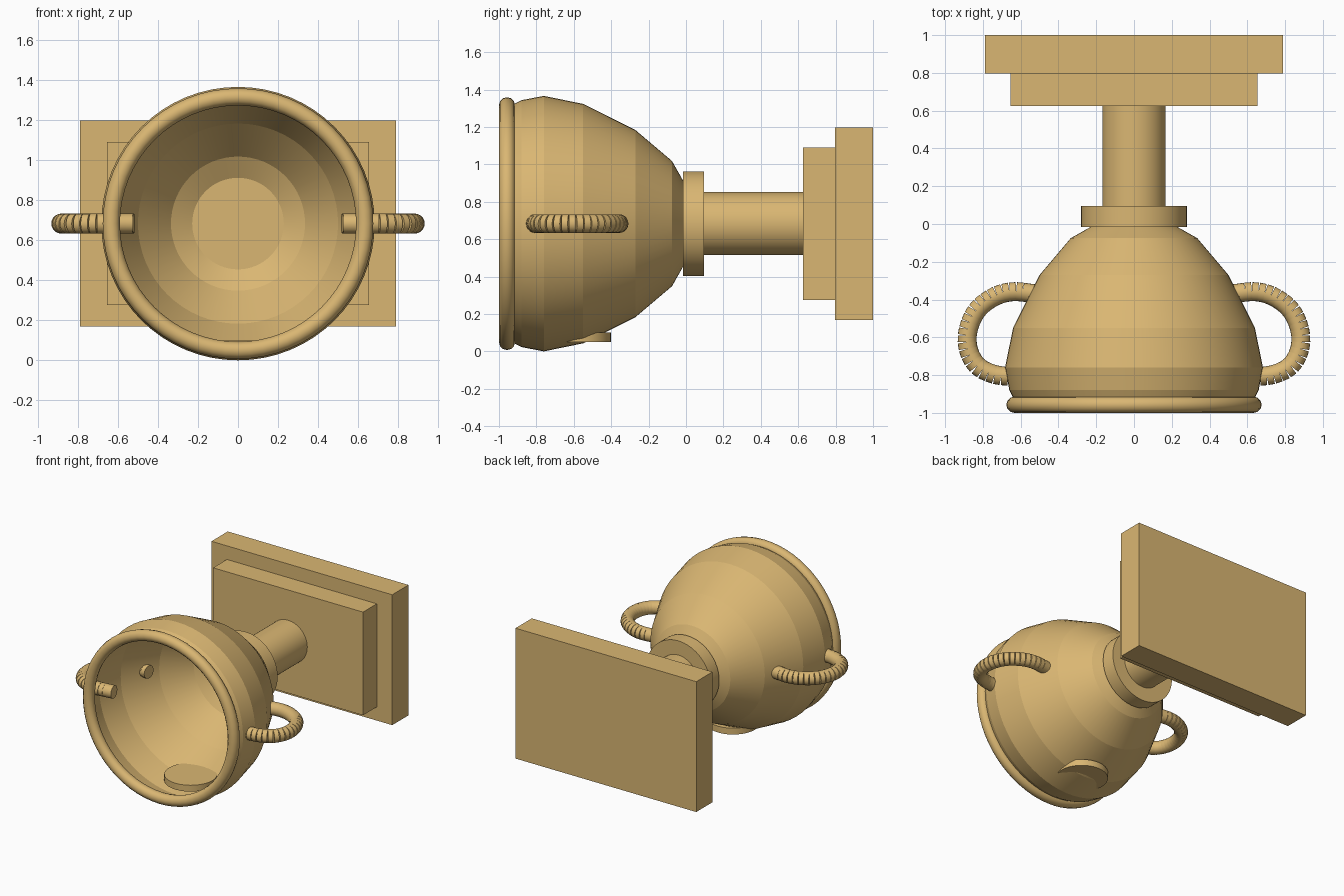
import bpy, bmesh, math
from mathutils import Vector, Matrix

if "Cube" in bpy.data.objects:
    bpy.data.objects.remove(bpy.data.objects["Cube"])

CZ = 0.683  # height of the trophy's long axis

gold = bpy.data.materials.new("gold")
gold.diffuse_color = (0.70, 0.47, 0.17, 1)
gold.use_nodes = True
gold.node_tree.nodes["Principled BSDF"].inputs["Base Color"].default_value = gold.diffuse_color


def finish(name, bm, angle=None):
    mesh = bpy.data.meshes.new(name)
    bm.normal_update()
    bm.to_mesh(mesh)
    bm.free()
    mesh.materials.append(gold)
    ob = bpy.data.objects.new(name, mesh)
    bpy.context.collection.objects.link(ob)
    if angle:
        bpy.ops.object.select_all(action='DESELECT')
        bpy.context.view_layer.objects.active = ob
        ob.select_set(True)
        bpy.ops.object.shade_smooth_by_angle(angle=math.radians(angle))
    return ob


def box(name, sx, sz, y0, y1):
    bm = bmesh.new()
    bmesh.ops.create_cube(bm, size=1, matrix=Matrix.Translation((0, (y0 + y1) / 2, CZ))
                          @ Matrix.Diagonal((sx, y1 - y0, sz, 1)))
    return finish(name, bm)


def add_rod(bm, a, b, r, sides):
    d = b - a
    m = Matrix.Translation((a + b) / 2) @ d.to_track_quat('Z', 'Y').to_matrix().to_4x4()
    bmesh.ops.create_cone(bm, cap_ends=True, segments=sides, radius1=r, radius2=r,
                          depth=d.length, matrix=m)


def rod(name, a, b, r, sides=64):
    bm = bmesh.new()
    add_rod(bm, Vector(a), Vector(b), r, sides)
    return finish(name, bm, 30)


def lathe(name, profile, sides=64, closed=False, angle=10):
    # profile of (y, radius) turned around the y axis
    bm = bmesh.new()
    rings = [[bm.verts.new((r * math.cos(t), y, CZ + r * math.sin(t)))
              for t in (2 * math.pi * i / sides for i in range(sides))]
             for y, r in profile]
    pairs = list(zip(rings, rings[1:]))
    if closed:
        pairs.append((rings[-1], rings[0]))
    for p, q in pairs:
        for i in range(sides):
            j = (i + 1) % sides
            bm.faces.new((p[i], p[j], q[j], q[i]))
    bmesh.ops.recalc_face_normals(bm, faces=bm.faces)
    return finish(name, bm, angle)


# open cup and its rolled rim
lathe("cup_bowl", [(-0.93, 0.635), (-0.88, 0.66), (-0.76, 0.683), (-0.55, 0.64),
                   (-0.27, 0.50), (-0.075, 0.335), (-0.01, 0.22)])
lathe("cup_rim", [(-0.957 + 0.043 * math.cos(t), 0.633 + 0.043 * math.sin(t))
                  for t in (2 * math.pi * k / 12 for k in range(12))], closed=True, angle=40)

# collar, stem and stepped base
rod("stem_collar", (0, -0.015, CZ), (0, 0.095, CZ), 0.28)
rod("stem", (0, 0.08, CZ), (0, 0.64, CZ), 0.168)
box("base_step", 1.31, 0.815, 0.625, 0.80)
box("base_plate", 1.58, 1.03, 0.797, 1.0)

# small round badge set through the lower wall of the bowl
rod("badge", (0, -0.59, 0.05), (0, -0.59, 0.10), 0.19, 32)

# ribbed handles, a chain of short rods along a smooth curve
path = [Vector(p) for p in ((0.52, -0.37), (0.64, -0.358), (0.74, -0.385), (0.83, -0.455),
                            (0.878, -0.56), (0.878, -0.66), (0.835, -0.745),
                            (0.76, -0.79), (0.67, -0.805), (0.53, -0.79))]


def smooth_path(pts, steps=12):
    # Catmull-Rom samples
    e = [2 * pts[0] - pts[1]] + pts + [2 * pts[-1] - pts[-2]]
    out = []
    for a, b, c, d in zip(e, e[1:], e[2:], e[3:]):
        for k in range(steps):
            t = k / steps
            out.append(0.5 * (2 * b + (c - a) * t + (2 * a - 5 * b + 4 * c - d) * t * t
                              + (3 * b - a - 3 * c + d) * t ** 3))
    return out + [pts[-1]]


def even_points(pts, n):
    lengths = [0.0]
    for a, b in zip(pts, pts[1:]):
        lengths.append(lengths[-1] + (b - a).length)
    out, i = [], 0
    for k in range(n + 1):
        s = lengths[-1] * k / n
        while i < len(pts) - 2 and lengths[i + 1] < s:
            i += 1
        out.append(pts[i].lerp(pts[i + 1], (s - lengths[i]) / (lengths[i + 1] - lengths[i])))
    return out


points = even_points(smooth_path(path), 28)
for side, name in ((1, "handle_right"), (-1, "handle_left")):
    bm = bmesh.new()
    for a, b in zip(points, points[1:]):
        add_rod(bm, Vector((side * a.x, a.y, CZ)), Vector((side * b.x, b.y, CZ)), 0.05, 20)
    finish(name, bm, 30)
